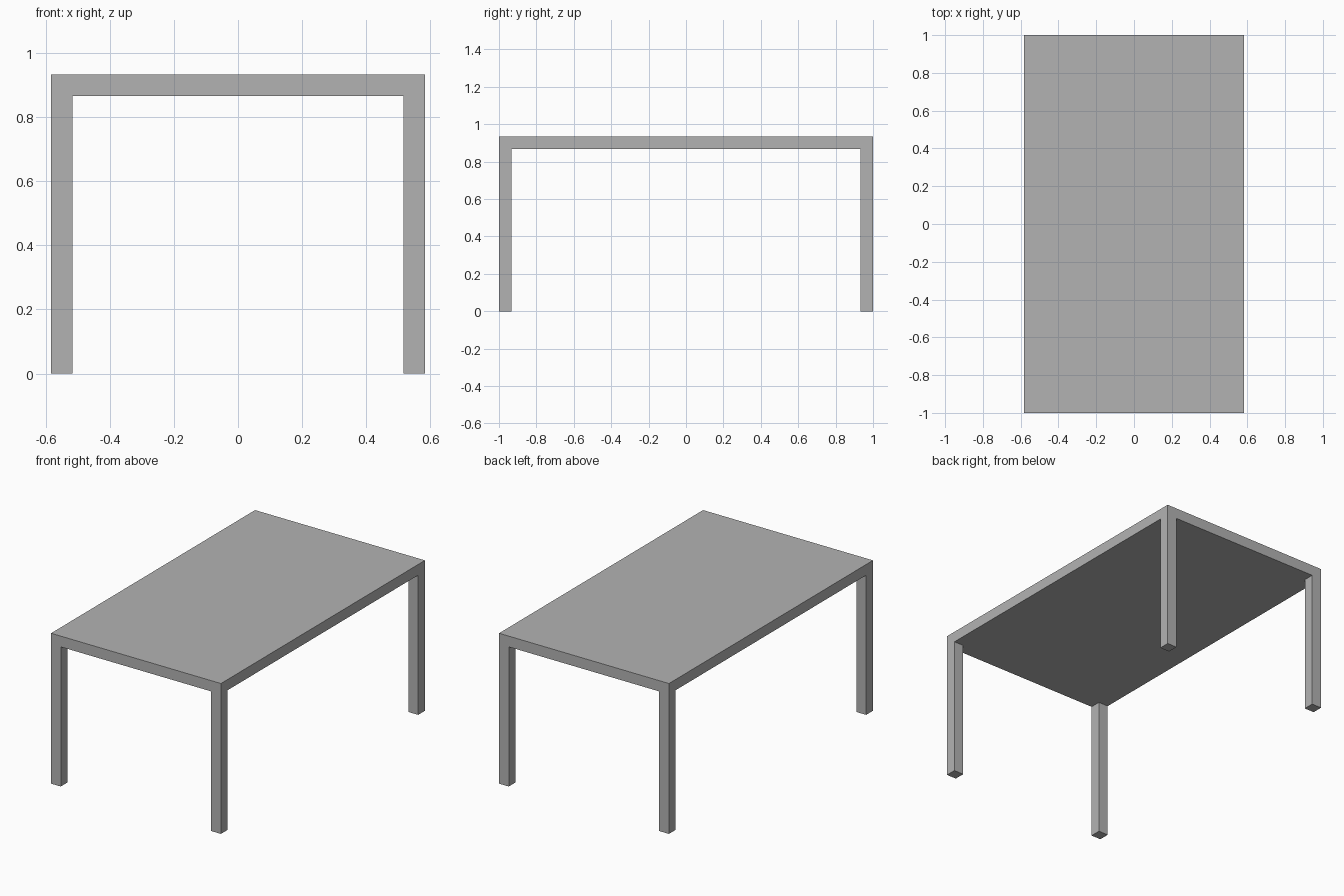
import bpy

if "Cube" in bpy.data.objects:
    bpy.data.objects.remove(bpy.data.objects["Cube"])

HALF_X, HALF_Y = 0.583, 1.0   # table half extents
HEIGHT, T = 0.933, 0.0667     # overall height, top and leg thickness

grey = bpy.data.materials.new("grey")
grey.diffuse_color = (0.45, 0.45, 0.45, 1.0)
grey.use_nodes = True
grey.node_tree.nodes["Principled BSDF"].inputs["Base Color"].default_value = grey.diffuse_color


def box(name, centre, size):
    bpy.ops.mesh.primitive_cube_add(size=1, location=centre)
    obj = bpy.context.object
    obj.name = name
    obj.scale = size
    bpy.ops.object.transform_apply(location=False, rotation=False, scale=True)
    obj.data.materials.append(grey)
    return obj


# Solid table top
box("table_top", (0, 0, HEIGHT - T / 2), (2 * HALF_X, 2 * HALF_Y, T))

# Square legs flush with the corners, ending under the top
leg_h = HEIGHT - T
for side, sx in (("left", -1), ("right", 1)):
    for end, sy in (("front", -1), ("back", 1)):
        box(f"{end}_{side}_leg",
            (sx * (HALF_X - T / 2), sy * (HALF_Y - T / 2), leg_h / 2),
            (T, T, leg_h))
